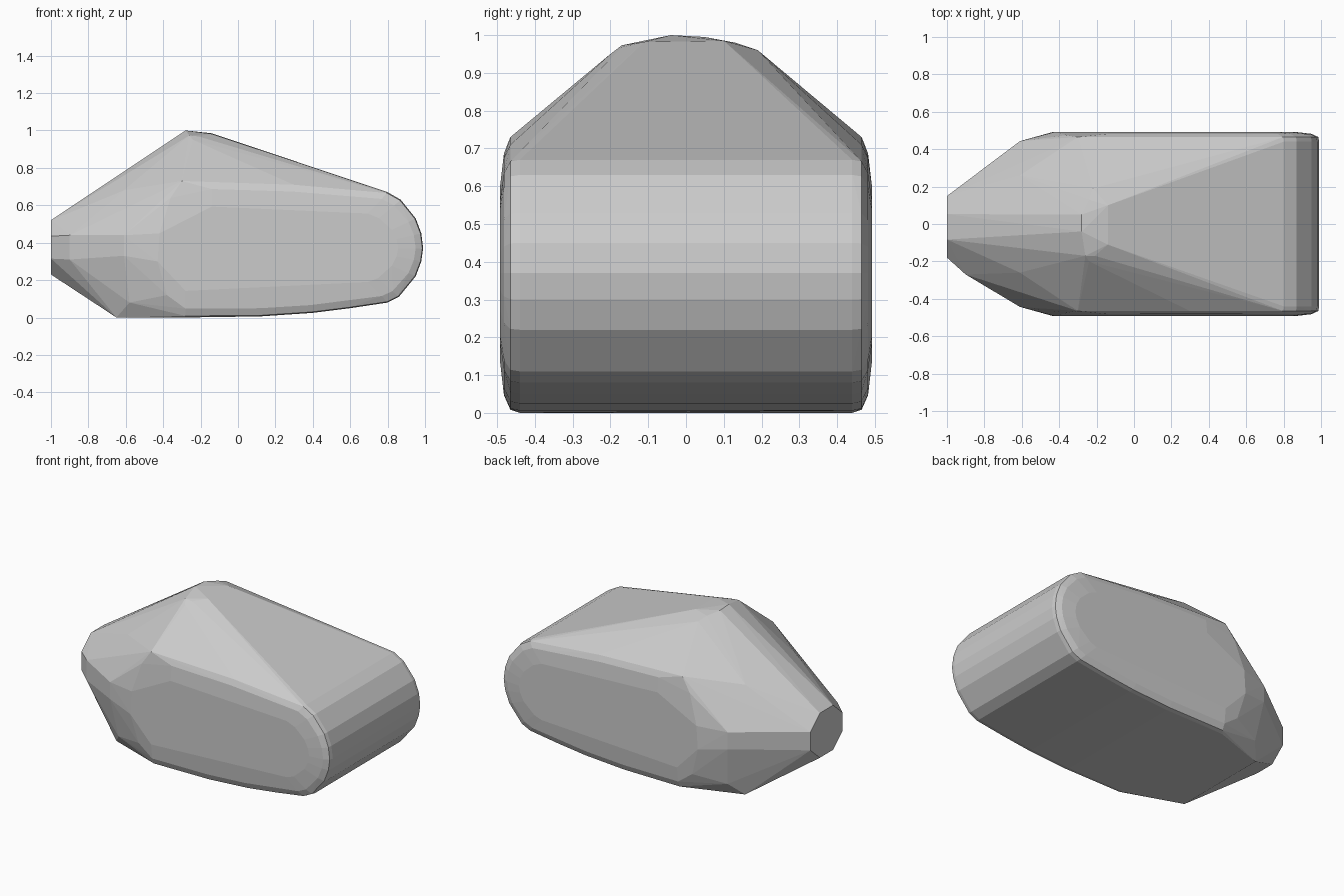
import bpy, bmesh, math

if "Cube" in bpy.data.objects:
    bpy.data.objects.remove(bpy.data.objects["Cube"])

pts = []

# Rounded tail and belly outline (x, z), shared by all the side rings
outline = [(-.14, .73), (.3, .715), (.8, .67), (.87, .63), (.95, .53), (.98, .45), (.99, .37),
           (.98, .30), (.95, .22), (.9, .165), (.86, .11), (.8, .08), (.6, .05),
           (.4, .025), (.12, .006), (-.28, .003)]

# Side rings, shrinking towards the slightly domed flanks: y, x scale, z scale
for y, sx, sz in ((.44, 1, 1), (.465, .995, .985), (.482, .955, .88), (.493, .85, .62)):
    for s in (-1, 1):
        for x, z in outline:
            pts.append(((x - .1) * sx + .1 if x > .1 else x, s * y, .37 + (z - .37) * sz))

# Mirrored shoulder, cheek and chin points joining flanks to nose
for s in (-1, 1):
    pts += [(-.30, s * .465, .73), (-.36, s * .475, .64), (-.42, s * .493, .45),
            (-.43, s * .493, .30), (-.38, s * .478, .12), (-.34, s * .45, .02),
            (-.61, s * .443, .44), (-.61, s * .443, .33), (-.61, s * .26, .68),
            (-.58, s * .40, .08), (-.65, s * .32, 0), (-.30, s * .44, 0)]

# Nose: small octagonal end face and a cheek step on one side
for i in range(8):
    a = math.radians(22.5 + 45 * i)
    pts.append((-1, -.015 + .178 * math.cos(a), .375 + .157 * math.sin(a)))
pts += [(-.9, -.27, .31), (-.9, -.27, .44)]

# Roof peak
pts += [(-.28, -.04, 1), (-.28, .05, .995), (-.24, .13, .98), (-.22, .19, .96),
        (-.14, .10, .985), (-.14, -.11, .982), (-.21, -.17, .968), (-.26, -.17, .973),
        (-.24, -.2, .95)]

# Wrap the points into one faceted convex body
bm = bmesh.new()
for p in pts:
    bm.verts.new(p)
bmesh.ops.convex_hull(bm, input=bm.verts[:])
bmesh.ops.delete(bm, geom=[v for v in bm.verts if not v.link_faces], context='VERTS')
bmesh.ops.dissolve_limit(bm, angle_limit=math.radians(1), verts=bm.verts[:], edges=bm.edges[:])
bmesh.ops.recalc_face_normals(bm, faces=bm.faces[:])
mesh = bpy.data.meshes.new("faceted_body")
bm.to_mesh(mesh)
bm.free()
body = bpy.data.objects.new("faceted_body", mesh)
bpy.context.collection.objects.link(body)
